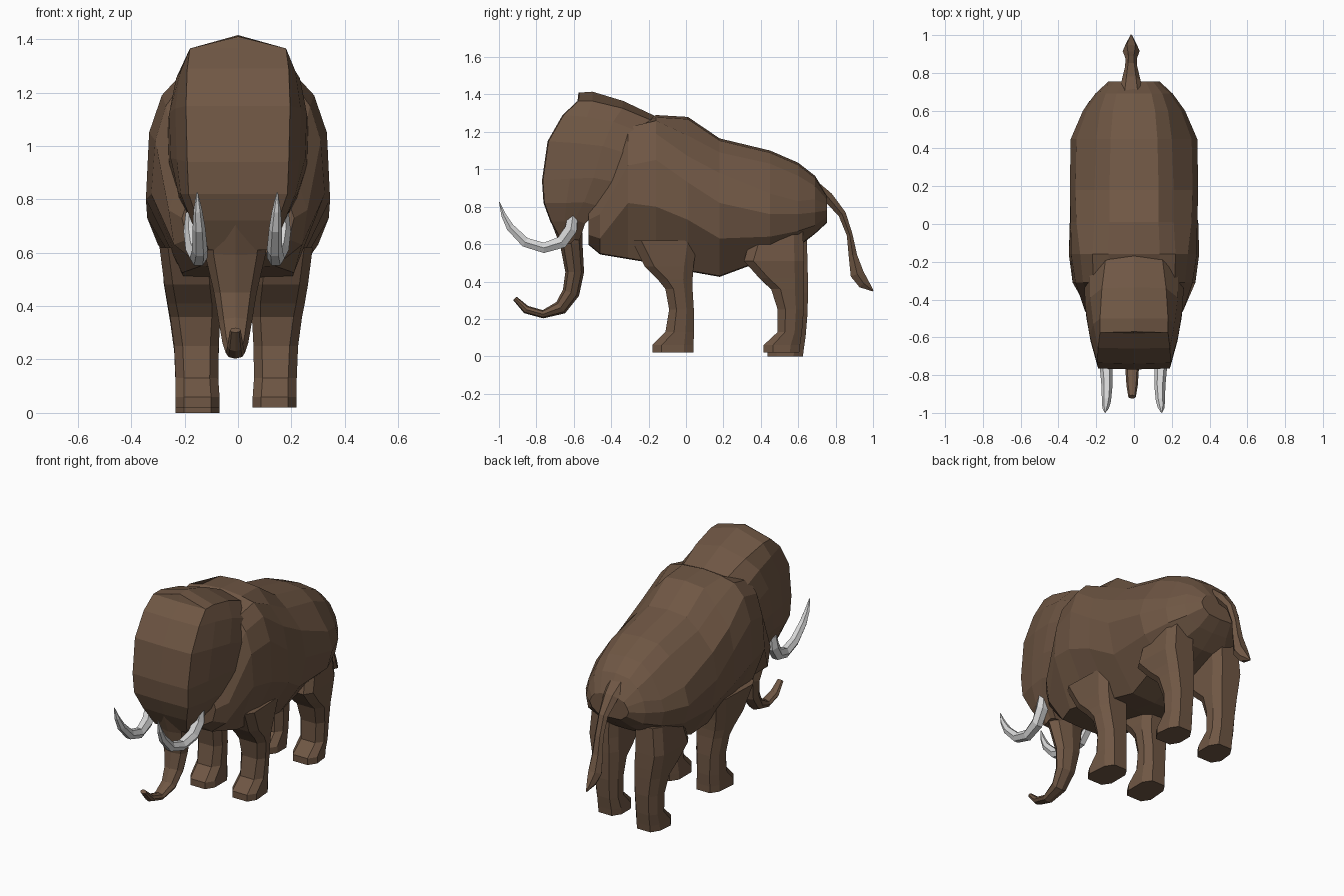
import bpy, bmesh, math
from mathutils import Vector


def material(name, rgb):
    m = bpy.data.materials.new(name)
    m.diffuse_color = (*rgb, 1)
    return m


FUR = material("brown fur", (0.160, 0.095, 0.058))
IVORY = material("pale ivory", (0.68, 0.68, 0.68))


def loft(name, rings, mat):
    """Skin a row of equal-length rings, close both ends, keep flat faces."""
    bm = bmesh.new()
    rows = [[bm.verts.new(p) for p in ring] for ring in rings]
    n = len(rows[0])
    for a, b in zip(rows, rows[1:]):
        for i in range(n):
            j = (i + 1) % n
            bm.faces.new((a[i], a[j], b[j], b[i]))
    bm.faces.new(rows[0])
    bm.faces.new(rows[-1])
    bmesh.ops.remove_doubles(bm, verts=bm.verts, dist=0.0005)
    bmesh.ops.recalc_face_normals(bm, faces=bm.faces)
    me = bpy.data.meshes.new(name)
    bm.to_mesh(me)
    bm.free()
    me.materials.append(mat)
    ob = bpy.data.objects.new(name, me)
    bpy.context.collection.objects.link(ob)
    return ob


def tube(name, path, mat, sides):
    """Tube along points (x, y, z, half width in x, half thickness)."""
    pts = [Vector(p[:3]) for p in path]
    rings = []
    for i, p in enumerate(path):
        d = pts[min(i + 1, len(pts) - 1)] - pts[max(i - 1, 0)]
        up = Vector((0, -d.z, d.y)).normalized()
        ring = []
        for k in range(sides):
            a = 2 * math.pi * k / sides
            ring.append(pts[i] + Vector((math.cos(a) * p[3], 0, 0))
                        + up * math.sin(a) * p[4])
        rings.append(ring)
    return loft(name, rings, mat)


# Body: y, top z, then shoulder, upper, middle, lower side and belly edge
body = [
    (-0.52, 0.90, (0.14, 0.86), (0.18, 0.82), (0.21, 0.73), (0.19, 0.65), (0.11, 0.60)),
    (-0.46, 1.00, (0.16, 0.96), (0.21, 0.90), (0.26, 0.76), (0.24, 0.63), (0.14, 0.55)),
    (-0.31, 1.23, (0.215, 1.225), (0.27, 1.15), (0.31, 1.02), (0.325, 0.82), (0.21, 0.525)),
    (-0.16, 1.29, (0.22, 1.26), (0.285, 1.19), (0.333, 1.05), (0.345, 0.80), (0.20, 0.50)),
    (0.01, 1.28, (0.21, 1.18), (0.305, 1.07), (0.335, 0.93), (0.34, 0.73), (0.18, 0.46)),
    (0.18, 1.165, (0.21, 1.09), (0.31, 0.98), (0.34, 0.82), (0.30, 0.63), (0.16, 0.43)),
    (0.45, 1.10, (0.20, 1.03), (0.305, 0.87), (0.335, 0.76), (0.30, 0.64), (0.18, 0.53)),
    (0.60, 1.035, (0.18, 0.965), (0.25, 0.83), (0.27, 0.76), (0.25, 0.67), (0.15, 0.59)),
    (0.69, 0.965, (0.15, 0.91), (0.19, 0.84), (0.205, 0.77), (0.19, 0.70), (0.10, 0.66)),
    (0.755, 0.86, (0.10, 0.835), (0.12, 0.81), (0.135, 0.78), (0.12, 0.75), (0.08, 0.72)),
]
rings = []
for y, top, *side in body:
    side = [(side[0][0] * 0.62, top - 0.012)] + side      # edge of the flat back
    ring = [(0, y, top)] + [(x, y, z) for x, z in side] + [(0, y, side[-1][1] - 0.005)]
    ring += [(-x, y, z) for x, z in reversed(side)]
    rings.append(ring)
loft("body", rings, FUR)

# Head: (y, z, half width) for the face edge, the cheek and the neck edge
head = [
    ((-0.66, 0.61, 0.11), (-0.62, 0.60, 0.125), (-0.57, 0.62, 0.10)),
    ((-0.72, 0.72, 0.15), (-0.65, 0.72, 0.175), (-0.54, 0.71, 0.17)),
    ((-0.757, 0.82, 0.185), (-0.64, 0.82, 0.215), (-0.45, 0.80, 0.22)),
    ((-0.765, 0.94, 0.19), (-0.62, 0.95, 0.23), (-0.37, 0.93, 0.26)),
    ((-0.735, 1.15, 0.195), (-0.59, 1.14, 0.235), (-0.30, 1.08, 0.265)),
    ((-0.655, 1.29, 0.19), (-0.53, 1.28, 0.215), (-0.25, 1.20, 0.235)),
    ((-0.575, 1.365, 0.18), (-0.50, 1.365, 0.18), (-0.18, 1.26, 0.15)),
    ((-0.57, 1.41, 0), (-0.50, 1.415, 0), (-0.17, 1.287, 0)),
]
rings = []
for f, c, b in head:
    # Slightly raised point halfway along the cheek
    m = ((c[0] + b[0]) / 2, (c[1] + b[1]) / 2 + 0.014, (c[2] + b[2]) / 2 * 1.03)
    row = (f, c, m, b)
    ring = [(0, f[0] - 0.005, f[1])] + [(w, y, z) for y, z, w in row]
    ring += [(0, b[0], b[1])] + [(-w, y, z) for y, z, w in reversed(row)]
    rings.append(ring)
loft("head", rings, FUR)

# Trunk curling forward
trunk = [(-0.64, 0.74, 0.13, 0.085), (-0.613, 0.60, 0.115, 0.06),
         (-0.595, 0.45, 0.08, 0.05), (-0.615, 0.34, 0.062, 0.046),
         (-0.67, 0.26, 0.048, 0.038), (-0.765, 0.225, 0.036, 0.022),
         (-0.855, 0.25, 0.03, 0.022), (-0.915, 0.31, 0.02, 0.013)]
tube("trunk", [(-0.01, *p) for p in trunk], FUR, 8)

# Tusks
tusk = [(0.165, -0.605, 0.75, 0.028, 0.030), (0.165, -0.615, 0.68, 0.036, 0.038),
        (0.157, -0.665, 0.61, 0.036, 0.038), (0.145, -0.76, 0.58, 0.033, 0.032),
        (0.140, -0.86, 0.61, 0.029, 0.030), (0.143, -0.94, 0.69, 0.024, 0.024),
        (0.147, -0.975, 0.755, 0.017, 0.015), (0.150, -0.998, 0.825, 0.003, 0.002)]
for side, s in (("right", 1), ("left", -1)):
    tube("tusk_" + side, [(s * p[0] - 0.003, *p[1:]) for p in tusk], IVORY, 6)

# Legs: z, front y, back y, inner x, outer x with clipped corners
front_leg = [(0.02, -0.18, 0.04, 0.055, 0.22), (0.06, -0.18, 0.04, 0.055, 0.22),
             (0.13, -0.11, 0.043, 0.06, 0.22), (0.25, -0.09, 0.042, 0.058, 0.225),
             (0.36, -0.11, 0.035, 0.052, 0.24), (0.41, -0.15, 0.035, 0.052, 0.25),
             (0.48, -0.22, 0.04, 0.06, 0.262), (0.62, -0.29, 0.06, 0.07, 0.28)]
hind_leg = [(0.02, 0.415, 0.605, 0.055, 0.22), (0.06, 0.415, 0.61, 0.055, 0.22),
            (0.13, 0.49, 0.62, 0.06, 0.22), (0.25, 0.49, 0.63, 0.058, 0.225),
            (0.36, 0.455, 0.632, 0.055, 0.24), (0.42, 0.39, 0.632, 0.055, 0.25),
            (0.51, 0.31, 0.63, 0.06, 0.265), (0.68, 0.36, 0.625, 0.06, 0.25)]


def leg(name, rows, s, dx=0.0, dy=0.0, dz=0.0):
    rings = []
    for z, y0, y1, x0, x1 in rows:
        c, d = 0.032, min(0.05, (y1 - y0) * 0.3)
        outline = [(x0 + c, y0), (x1 - c, y0), (x1, y0 + d), (x1 - 0.01, y1 - d),
                   (x1 - c - 0.01, y1), (x0 + c, y1), (x0, y1 - d), (x0, y0 + d)]
        rings.append([(s * (x + dx), y + dy, z + dz) for x, y in outline])
    loft(name, rings, FUR)


leg("front_leg_right", front_leg, 1)
leg("front_leg_left", front_leg, -1, 0.014)
leg("hind_leg_right", hind_leg, 1)
leg("hind_leg_left", hind_leg, -1, 0.014, 0.02, -0.02)

# Tail with tuft
tail = [(0.68, 0.92, 0.07, 0.03), (0.76, 0.85, 0.05, 0.032), (0.835, 0.76, 0.032, 0.024),
        (0.875, 0.65, 0.03, 0.018), (0.892, 0.54, 0.036, 0.026),
        (0.915, 0.44, 0.045, 0.042), (0.95, 0.39, 0.03, 0.035),
        (1.0, 0.35, 0.004, 0.004)]
tube("tail", [(-0.015, *p) for p in tail], FUR, 6)
